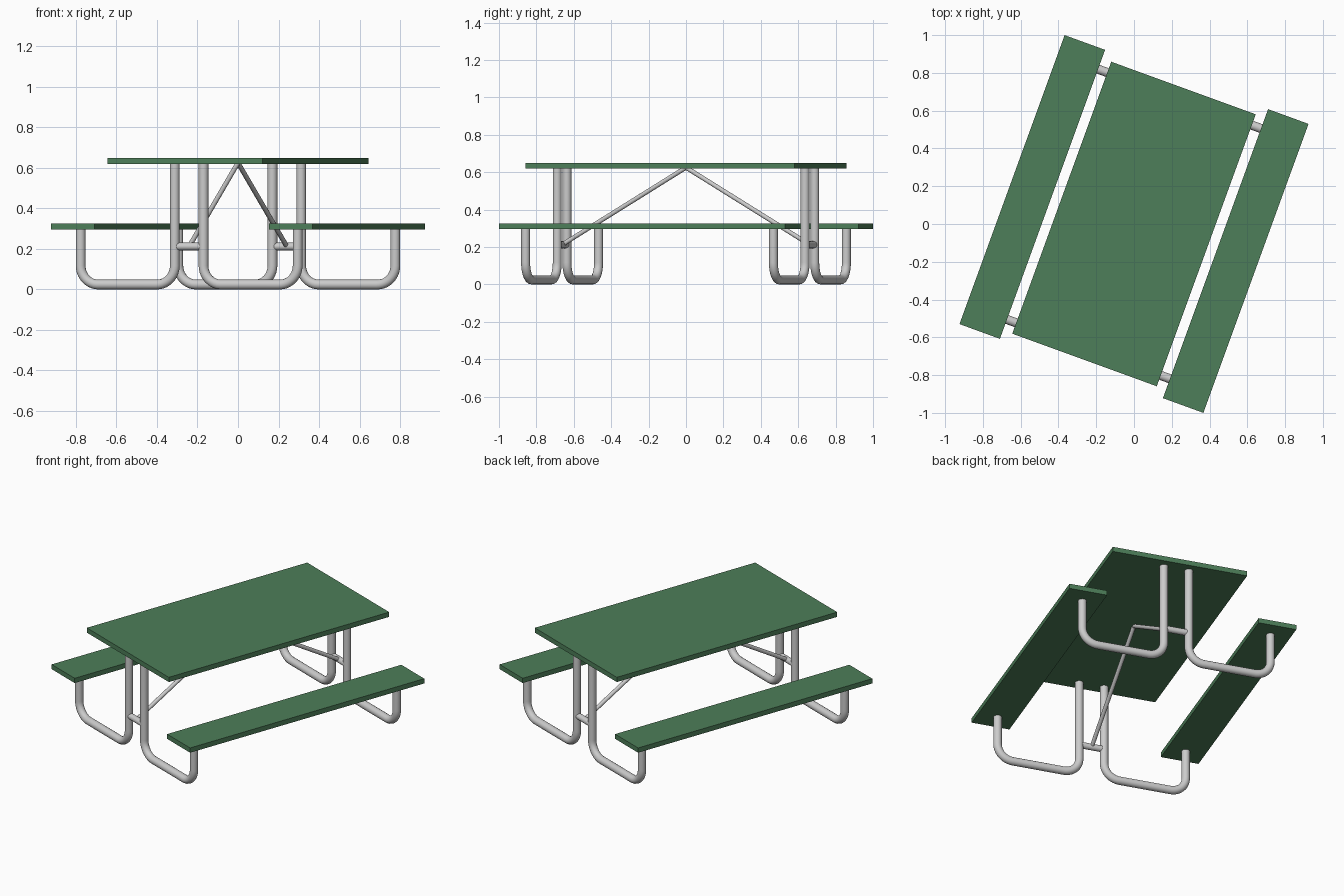
import bpy, bmesh
from math import radians, sin, cos, pi
from mathutils import Matrix, Vector

if "Cube" in bpy.data.objects:
    bpy.data.objects.remove(bpy.data.objects["Cube"])

TURN = radians(-20)      # whole table is turned about z
FRAME_Y = 0.705          # distance of the tube frames from the middle
TUBE = 0.024             # frame tube radius
BEND = 0.093             # bend radius of the frame tubes
INNER, OUTER = 0.0755, 0.57

green = bpy.data.materials.new("green_board")
green.diffuse_color = (0.075, 0.21, 0.1, 1)
green.use_nodes = True
green.node_tree.nodes["Principled BSDF"].inputs["Base Color"].default_value = green.diffuse_color


def board(name, x, half_w, half_l, z0, z1):
    bm = bmesh.new()
    bmesh.ops.create_cube(bm, size=1, matrix=Matrix.Translation((x, 0, (z0 + z1) / 2))
                          @ Matrix.Diagonal((2 * half_w, 2 * half_l, z1 - z0, 1)))
    me = bpy.data.meshes.new(name)
    bm.to_mesh(me)
    bm.free()
    me.materials.append(green)
    ob = bpy.data.objects.new(name, me)
    ob.rotation_euler.z = TURN
    bpy.context.collection.objects.link(ob)


def tube(name, points, radius):
    cu = bpy.data.curves.new(name, 'CURVE')
    cu.dimensions = '3D'
    cu.bevel_depth = radius
    cu.bevel_resolution = 6
    cu.use_fill_caps = True
    sp = cu.splines.new('POLY')
    sp.points.add(len(points) - 1)
    for p, co in zip(sp.points, points):
        p.co = (*co, 1)
    ob = bpy.data.objects.new(name, cu)
    ob.rotation_euler.z = TURN
    bpy.context.collection.objects.link(ob)
    bpy.ops.object.select_all(action='DESELECT')
    ob.select_set(True)
    bpy.context.view_layer.objects.active = ob
    bpy.ops.object.convert(target='MESH')
    bpy.ops.object.shade_smooth_by_angle(angle=radians(40))


def bend(cx, cz, start):
    # quarter circle, counter-clockwise in the xz plane
    return [(cx + BEND * cos(start + i * pi / 20), cz + BEND * sin(start + i * pi / 20))
            for i in range(11)]


# Table top and benches
board("table_top", 0, 0.407, 0.766, 0.62, 0.65)
for sx, side in ((-1, "left"), (1, "right")):
    board(side + "_bench", sx * 0.573, 0.114, 0.814, 0.296, 0.326)

for sy, end in ((-1, "front"), (1, "back")):
    y = sy * FRAME_Y
    # J-shaped legs: up to the table top inside, up to the bench outside
    profile = ([(INNER, 0.622)]
               + bend(INNER + BEND, TUBE + BEND, pi)
               + bend(OUTER - BEND, TUBE + BEND, 1.5 * pi)
               + [(OUTER, 0.298)])
    for sx, side in ((-1, "left"), (1, "right")):
        tube(f"{end}_{side}_leg", [(sx * x, y, z) for x, z in profile], TUBE)
    # Crossbar between the inner uprights and diagonal brace to the top
    tube(end + "_crossbar", [(-INNER, y, 0.212), (INNER, y, 0.212)], 0.019)
    tube(end + "_brace", [(0, y, 0.212), (0, 0, 0.625)], 0.012)
